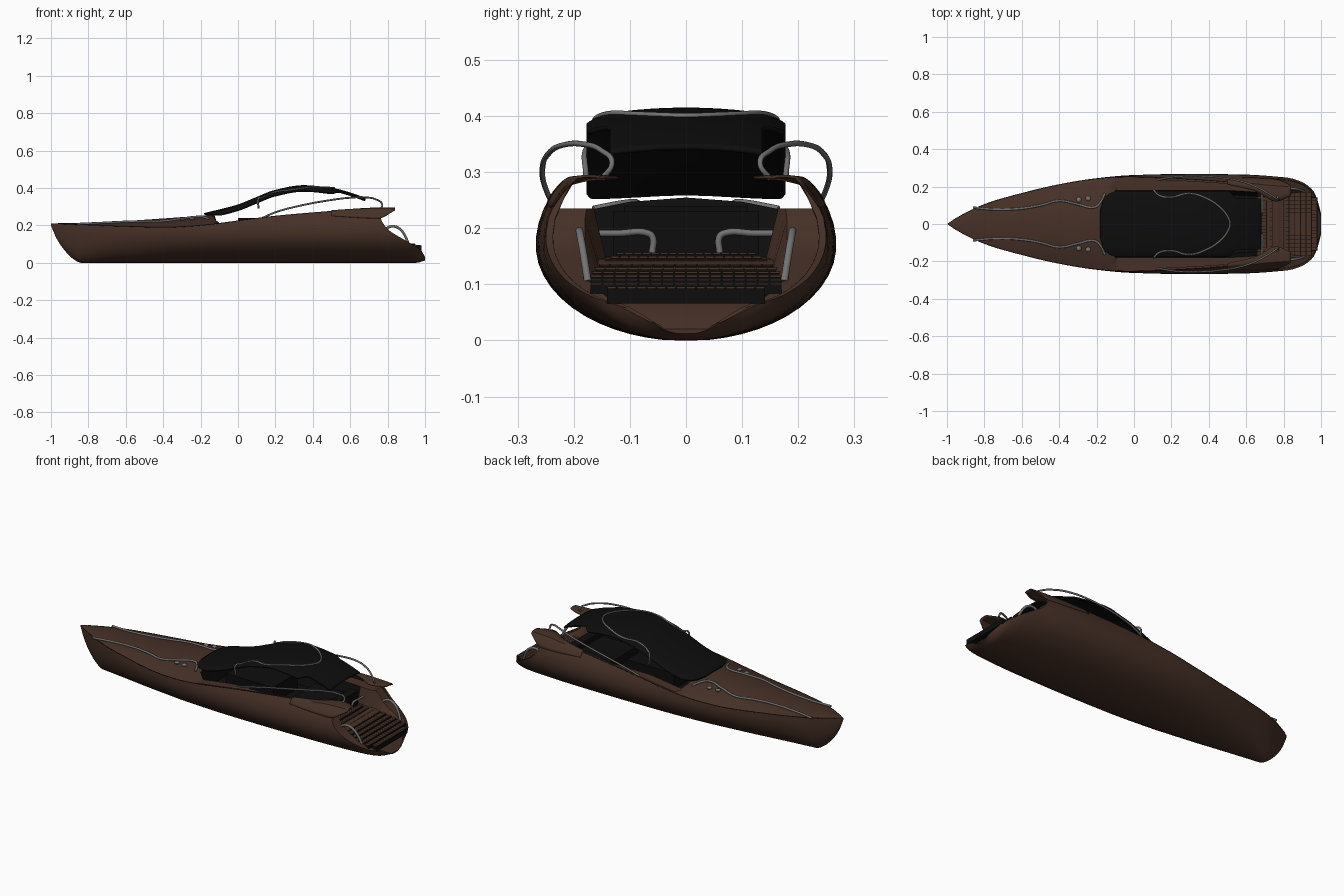
import bpy, bmesh, math
from mathutils import Vector

cube = bpy.data.objects.get("Cube")
if cube:
    bpy.data.objects.remove(cube, do_unlink=True)


def material(name, rgb):
    m = bpy.data.materials.new(name)
    m.use_nodes = True
    m.diffuse_color = (*rgb, 1)
    m.node_tree.nodes["Principled BSDF"].inputs["Base Color"].default_value = (*rgb, 1)
    return m


BROWN = material("brown_wood", (0.062, 0.03, 0.02))
BLACK = material("black_glass", (0.004, 0.004, 0.004))
STEEL = material("grey_steel", (0.17, 0.17, 0.17))


def smooth_table(table):
    """Monotone cubic through a few (x, value) points."""
    s = [(b[1] - a[1]) / (b[0] - a[0]) for a, b in zip(table, table[1:])]
    m = [s[0]] + [2 * a * b / (a + b) if a * b > 0 else 0 for a, b in zip(s, s[1:])] + [s[-1]]

    def f(x):
        i = 0
        while i < len(s) - 1 and x > table[i + 1][0]:
            i += 1
        (x0, a), (x1, b) = table[i], table[i + 1]
        h = x1 - x0
        t = min(max((x - x0) / h, 0), 1)
        return (a * (1 + 2 * t) * (1 - t) ** 2 + m[i] * h * t * (1 - t) ** 2
                + b * t * t * (3 - 2 * t) + m[i + 1] * h * t * t * (t - 1))
    return f


# Hull lines: half width, sheer, keel, widest level, deck crown, cockpit floor
width = smooth_table([(-1, 0), (-.95, .032), (-.8, .105), (-.6, .165), (-.4, .212), (-.2, .245),
                      (0, .262), (.3, .268), (.6, .264), (.8, .25), (.9, .235), (.96, .205), (1, .12)])
sheer = smooth_table([(-1, .21), (-.6, .195), (-.4, .19), (-.2, .2), (0, .225), (.2, .25), (.4, .268),
                      (.6, .283), (.74, .29), (.76, .238), (.8, .18), (.86, .14), (.93, .1), (.98, .065), (1, .03)])
keel = smooth_table([(-1, .2), (-.97, .13), (-.93, .07), (-.88, .02), (-.84, 0), (.95, 0), (1, .012)])
belly = smooth_table([(-1, .21), (-.5, .17), (1, .17)])
crown = smooth_table([(-1, .211), (-.8, .214), (-.6, .224), (-.4, .237), (-.2, .251), (0, .26)])
floor = smooth_table([(-1, .15), (.66, .15), (.75, .145), (.85, .11), (.95, .06), (1, .02)])


def side_y(x, z):
    c = belly(x)
    u = (c - z) / (c - keel(x) + .001) if z < c else (z - c) / .2
    return width(x) * math.sqrt(max(0, 1 - u * u))


def deck_z(x, y):
    t, edge = sheer(x), side_y(x, sheer(x)) + 1e-6
    return t + (crown(x) - t) * (1 - min(1, y / edge) ** 2)


def section(x):
    k, t = keel(x), sheer(x)
    pts = []
    for j in range(17):
        z = k + (t - k) * (1 - math.cos(math.pi / 2 * j / 16))
        pts.append((x, side_y(x, z) if j else 0, z))
    edge = pts[-1][1]
    if x < -.1:
        pts += [(x, edge * f, deck_z(x, edge * f)) for f in (.95, .85, .65, .4, 0)]
    else:
        d = min(t - .004, .235)
        fl = min(floor(x), d - .002)
        coam = min(.18, .8 * edge)
        pts += [(x, edge * .95, t), (x, max(coam, side_y(x, d) - .013), d), (x, coam, d),
                (x, coam * .87, fl), (x, 0, fl)]
    return pts


def finish(bm, name, mat, angle=35):
    bmesh.ops.recalc_face_normals(bm, faces=bm.faces)
    me = bpy.data.meshes.new(name)
    bm.to_mesh(me)
    bm.free()
    ob = bpy.data.objects.new(name, me)
    bpy.context.collection.objects.link(ob)
    me.materials.append(mat)
    bpy.ops.object.select_all(action='DESELECT')
    ob.select_set(True)
    bpy.context.view_layer.objects.active = ob
    bpy.ops.object.shade_smooth_by_angle(angle=math.radians(angle))
    return ob


def loft(name, rows, mat, thickness=0, cap=False):
    """Skin rows of points on the +y half and mirror them."""
    bm = bmesh.new()
    grid = [[bm.verts.new(p) for p in r] for r in rows]
    for a, b in zip(grid, grid[1:]):
        for j in range(len(a) - 1):
            bm.faces.new((a[j], b[j], b[j + 1], a[j + 1]))
    bmesh.ops.mirror(bm, geom=bm.verts[:] + bm.edges[:] + bm.faces[:], axis='Y', merge_dist=1e-5)
    bmesh.ops.remove_doubles(bm, verts=bm.verts, dist=1e-5)
    bmesh.ops.dissolve_degenerate(bm, edges=bm.edges, dist=1e-5)
    if cap:
        bmesh.ops.holes_fill(bm, edges=[e for e in bm.edges if e.is_boundary], sides=0)
    ob = finish(bm, name, mat)
    if thickness:
        mod = ob.modifiers.new("thickness", 'SOLIDIFY')
        mod.thickness = thickness
        mod.offset = 0
    return ob


def boxes(name, items, mat):
    """One mesh of boxes, each given by its low and high corners."""
    bm = bmesh.new()
    for lo, hi in items:
        lo, hi = Vector(lo), Vector(hi)
        for v in bmesh.ops.create_cube(bm, size=1)['verts']:
            v.co = (lo + hi) / 2 + v.co * (hi - lo)
    return finish(bm, name, mat)


def rail(name, pts, radius, mat=STEEL, mirrored=True):
    cu = bpy.data.curves.new(name, 'CURVE')
    cu.dimensions = '3D'
    cu.bevel_depth = radius
    cu.bevel_resolution = 2
    cu.resolution_u = 6
    cu.use_fill_caps = True
    for s in ((1, -1) if mirrored else (1,)):
        sp = cu.splines.new('BEZIER')
        sp.bezier_points.add(len(pts) - 1)
        for bp, (x, y, z) in zip(sp.bezier_points, pts):
            bp.co = (x, s * y, z)
            bp.handle_left_type = bp.handle_right_type = 'AUTO'
    cu.materials.append(mat)
    ob = bpy.data.objects.new(name, cu)
    bpy.context.collection.objects.link(ob)
    return ob


# Hull with foredeck, side decks and open cockpit lined in black
stations = [-math.cos(math.pi * i / 100) for i in range(101)]
hull = loft("hull", [section(x) for x in stations], BROWN, cap=True)
hull.data.materials.append(BLACK)
for p in hull.data.polygons:
    c = p.center
    if -.13 < c.x < .66 and abs(c.y) < .177 and .14 < c.z < .234:
        p.material_index = 1

# Dark seam where the hull meets the deck
rail("deck_seam", [(x, side_y(x, sheer(x)), sheer(x)) for x in [-.97 + .1 * i for i in range(18)]], .0015, BLACK)

# Curved canopy roof, a thin sheet
roof_z = smooth_table([(-.18, .262), (0, .308), (.1, .348), (.2, .386), (.35, .411), (.5, .397), (.6, .372), (.68, .343)])
roof_w = smooth_table([(-.18, .07), (-.17, .12), (-.14, .155), (-.08, .175), (.5, .175), (.55, .135), (.68, .135)])


def roof(x, y):
    u = abs(y) / .175
    return roof_z(x) - .016 * u ** 2 - .012 * u ** 10


roof_rows = []
for i in range(61):
    x = -.18 + .86 * i / 60
    ys = [roof_w(x) * math.sin(math.pi / 2 * j / 12) for j in range(13)]
    roof_rows.append([(x, y, roof(x, y)) for y in ys])
loft("canopy_roof", roof_rows, BLACK, .008)

# Cabin furniture under the roof
boxes("cabin_seats", [((0, -.11, .15), (.3, .11, .24)), ((.4, -.13, .15), (.62, .13, .2)),
                      ((.62, -.13, .15), (.67, .13, .23))], BLACK)

# Quarter wings overhanging the stern
wing_in = smooth_table([(.5, .212), (.65, .175), (.76, .12), (.84, .15)])
wing_low = smooth_table([(.5, .25), (.75, .237), (.84, .282)])
wing_rows = []
for i in range(18):
    x = .5 + .02 * i
    top = sheer(min(x, .74))
    low = min(wing_low(x), top - .004)
    row = [(x, side_y(x, low + (top - low) * j / 4), low + (top - low) * j / 4) for j in range(5)]
    y0 = row[-1][1]
    row += [(x, y0 + (wing_in(x) - y0) * j / 3, top + .003 * math.sin(math.pi * j / 3)) for j in (1, 2, 3)]
    wing_rows.append(row)
loft("quarter_wings", wing_rows, BROWN, .005)

# Stern treads: dark bases under rows of wooden planks
bases, planks = [], []
STEPS, COLS = 10, 16
for i in range(STEPS):
    x0 = .68 + .03 * i
    z = .157 - .0068 * i
    half = min(.125 + .01 * i, .17, side_y(x0 + .03, z) - .01)
    bases.append(((x0, -half, z - .03), (x0 + .03, half, z - .003)))
    cell = 2 * half / COLS
    for j in range(COLS):
        y = -half + cell * j
        planks.append(((x0 + .002, y + .001, z - .02), (x0 + .027, y + cell - .001, z)))
boxes("tread_bases", bases, BLACK)
boxes("tread_planks", planks, BROWN)

# Foredeck rails and cleats
fore = [(-.86, .088), (-.75, .078), (-.6, .083), (-.5, .1), (-.4, .124), (-.3, .105), (-.21, .09), (-.18, .115), (-.155, .165)]
rail("foredeck_rails", [(x, y, deck_z(x, y) + .003) for x, y in fore], .006)
cleats = bmesh.new()
for x, y in ((-.295, .13), (-.245, .137)):
    for s in (1, -1):
        made = bmesh.ops.create_uvsphere(cleats, u_segments=12, v_segments=8, radius=.014)
        for v in made['verts']:
            v.co = Vector((x, s * y, deck_z(x, y) + .004)) + v.co * Vector((1, 1, .6)).x
            v.co.z = deck_z(x, y) + .004 + (v.co.z - deck_z(x, y) - .004) * .6
finish(cleats, "cleats", STEEL)

# Trim sweeping over the roof, ending in a short post on each side
trim = [(.13, .155), (.2, .143), (.29, .163), (.38, .14), (.47, .08), (.505, .03)]
half_trim = [(.11, .178, .29), (.11, .176, .345)] + [(x, y, roof(x, y) + .005) for x, y in trim]
full_trim = half_trim + [(.513, 0, roof(.513, 0) + .005)] + [(x, -y, z) for x, y, z in reversed(half_trim)]
rail("roof_trim", full_trim, .005, mirrored=False)

# Side handrails rising aft and curling inward
rail("side_handrails", [(.13, .236, .24), (.2, .25, .27), (.33, .256, .305), (.48, .245, .333), (.6, .22, .348),
                        (.68, .185, .35), (.74, .15, .338), (.77, .132, .315), (.765, .15, .288)], .005)

# Stern boarding rails and cockpit gate rails
rail("boarding_rails", [(.91, .175, .105), (.89, .182, .15), (.86, .188, .185), (.82, .19, .195), (.78, .186, .175)], .007)
rail("gate_rails", [(.685, .06, .157), (.685, .06, .185), (.685, .068, .191), (.685, .12, .191), (.685, .175, .191)], .006)
